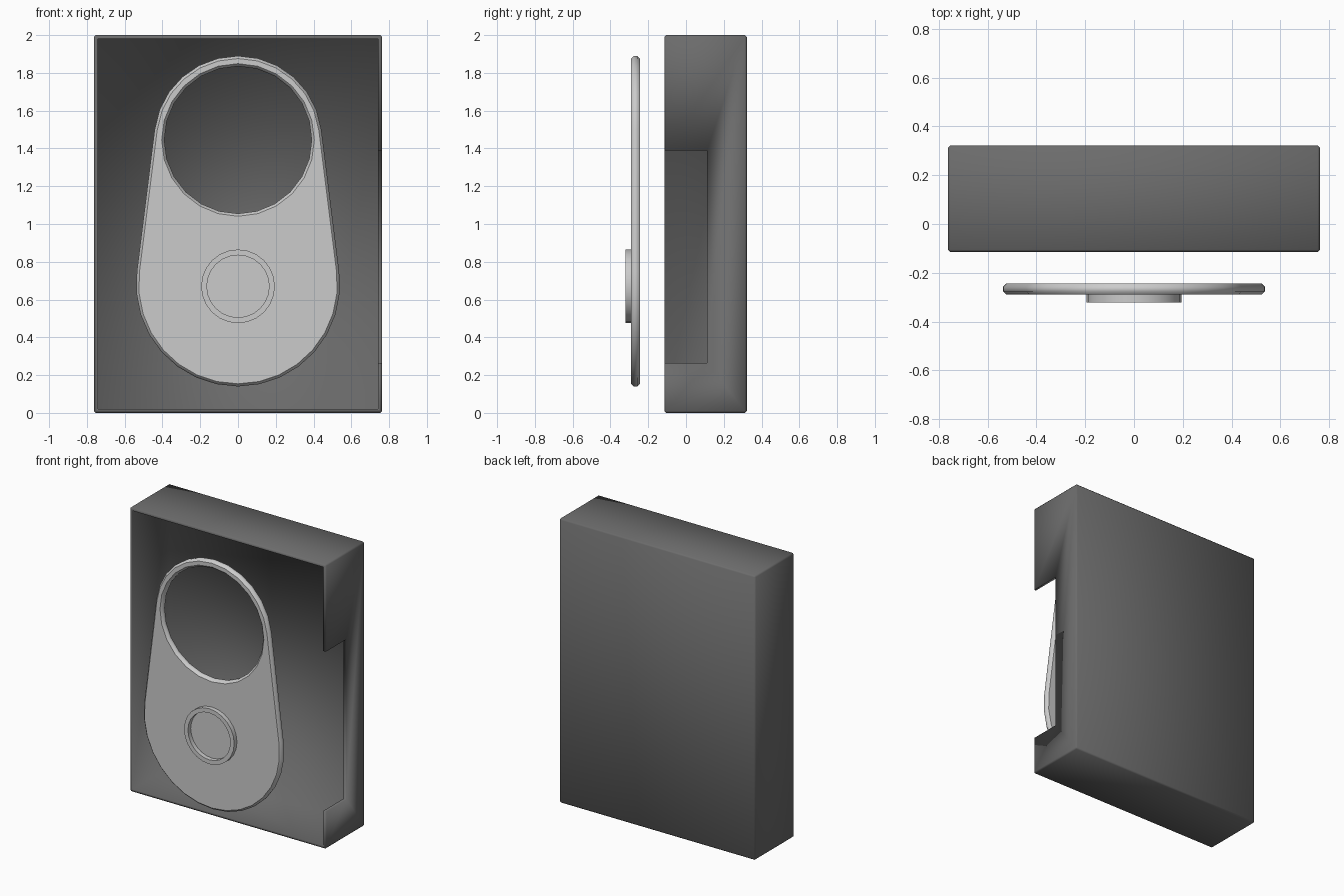
import bpy, bmesh
from math import sin, cos, pi, asin
from mathutils import Vector

if "Cube" in bpy.data.objects:
    bpy.data.objects.remove(bpy.data.objects["Cube"])


def mesh_object(name, bm):
    me = bpy.data.meshes.new(name)
    bm.to_mesh(me)
    bm.free()
    ob = bpy.data.objects.new(name, me)
    bpy.context.collection.objects.link(ob)
    return ob


def box(name, lo, hi):
    bm = bmesh.new()
    bmesh.ops.create_cube(bm, size=1)
    lo, hi = Vector(lo), Vector(hi)
    for v in bm.verts:
        v.co = Vector([(lo[i] + hi[i]) / 2 + v.co[i] * (hi[i] - lo[i]) for i in range(3)])
    return mesh_object(name, bm)


def arc(cz, r, a0, a1, n):
    return [(r * cos(a0 + (a1 - a0) * i / n), cz + r * sin(a0 + (a1 - a0) * i / n))
            for i in range(n + 1)]


def flat_plate(name, loops, y0, y1, chamfer):
    """Filled outline (later loops are holes) in the xz plane, from y0 to y1."""
    cu = bpy.data.curves.new(name, 'CURVE')
    cu.dimensions, cu.fill_mode = '2D', 'BOTH'
    for pts in loops:
        sp = cu.splines.new('POLY')
        sp.points.add(len(pts) - 1)
        for p, (x, z) in zip(sp.points, pts):
            p.co = (x, z, 0, 1)
        sp.use_cyclic_u = True
    cu.extrude = (y1 - y0) / 2 - chamfer
    cu.bevel_depth, cu.bevel_resolution, cu.offset = chamfer, 0, -chamfer
    ob = bpy.data.objects.new(name, cu)
    bpy.context.collection.objects.link(ob)
    ob.location.y = (y0 + y1) / 2
    ob.rotation_euler.x = pi / 2
    bpy.ops.object.select_all(action='DESELECT')
    ob.select_set(True)
    bpy.context.view_layer.objects.active = ob
    bpy.ops.object.convert(target='MESH')
    return bpy.context.object


def apply_modifiers(ob):
    bpy.context.view_layer.update()
    dg = bpy.context.evaluated_depsgraph_get()
    me = bpy.data.meshes.new_from_object(ob.evaluated_get(dg))
    ob.modifiers.clear()
    ob.data = me


# Housing: rounded box, hollowed from the front
housing = box("housing", (-0.763, -0.115, 0), (0.763, 0.322, 2))
bev = housing.modifiers.new("edges", 'BEVEL')
bev.width, bev.segments = 0.01, 1
apply_modifiers(housing)
bm = bmesh.new()
bm.from_mesh(housing.data)
front = min(bm.faces, key=lambda f: f.calc_center_median().y)
bmesh.ops.inset_region(bm, faces=[front], thickness=0.015)
front = bmesh.ops.extrude_discrete_faces(bm, faces=[front])["faces"][0]
for v in front.verts:
    v.co.y = 0.297
bm.to_mesh(housing.data)
bm.free()

# Notch through the right wall
cutter = box("notch_cutter", (0.70, -0.2, 0.265), (0.82, 0.112, 1.39))
cutter.hide_render = True
cut = housing.modifiers.new("notch", 'BOOLEAN')
cut.object, cut.operation, cut.solver = cutter, 'DIFFERENCE', 'EXACT'
apply_modifiers(housing)
bpy.data.objects.remove(cutter)
housing.data.shade_smooth()
dark = bpy.data.materials.new("dark_grey")
dark.diffuse_color = (0.15, 0.15, 0.15, 1)
dark.use_nodes = True
dark.node_tree.nodes["Principled BSDF"].inputs["Base Color"].default_value = dark.diffuse_color
housing.data.materials.clear()
housing.data.materials.append(dark)

# Tapered plate: hull of a small upper and a large lower circle, with a round window
zt, rt, zb, rb = 1.445, 0.445, 0.68, 0.54
t = asin((rb - rt) / (zt - zb))
outline = arc(zt, rt, t, pi - t, 12) + arc(zb, rb, pi - t, 2 * pi + t, 16)
window = arc(zt, 0.39, 0, 2 * pi, 24)[:-1]
flat_plate("pendant_plate", [outline, window], -0.29, -0.244, 0.014)

# Raised ring on the plate
flat_plate("button_ring", [arc(0.67, 0.195, 0, 2 * pi, 24)[:-1],
                           arc(0.67, 0.165, 0, 2 * pi, 24)[:-1]], -0.321, -0.28, 0.0)
